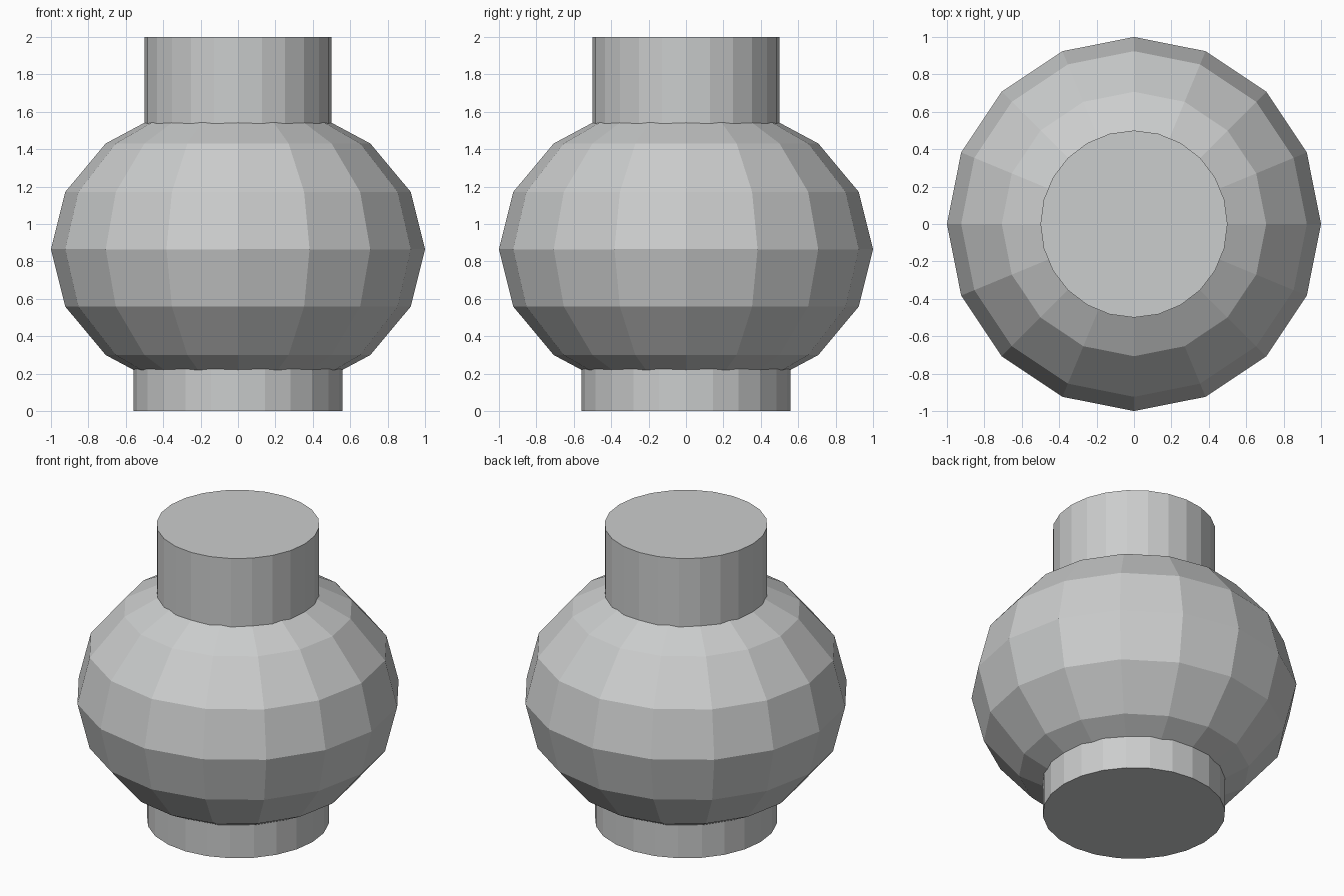
import bpy

# Remove the default cube
cube = bpy.data.objects.get("Cube")
if cube:
    bpy.data.objects.remove(cube, do_unlink=True)

# Single light grey material
GREY = (0.6, 0.61, 0.61, 1.0)
mat = bpy.data.materials.new("light_grey")
mat.use_nodes = True
mat.diffuse_color = GREY
mat.node_tree.nodes["Principled BSDF"].inputs["Base Color"].default_value = GREY

CENTER_Z = 0.865


def finish(name):
    obj = bpy.context.object
    obj.name = name
    obj.data.name = name
    obj.data.materials.append(mat)
    return obj


def cylinder(name, radius, bottom, top):
    bpy.ops.mesh.primitive_cylinder_add(
        vertices=24, radius=radius, depth=top - bottom,
        location=(0, 0, (bottom + top) / 2))
    return finish(name)


# Faceted, slightly flattened round body
bpy.ops.mesh.primitive_uv_sphere_add(
    segments=16, ring_count=8, radius=1, location=(0, 0, CENTER_Z))
body = finish("body")
body.scale.z = 0.8

# Neck and foot, both running into the body
cylinder("neck", 0.5, 1.3, 2.0)
cylinder("foot", 0.56, 0.0, 0.45)
